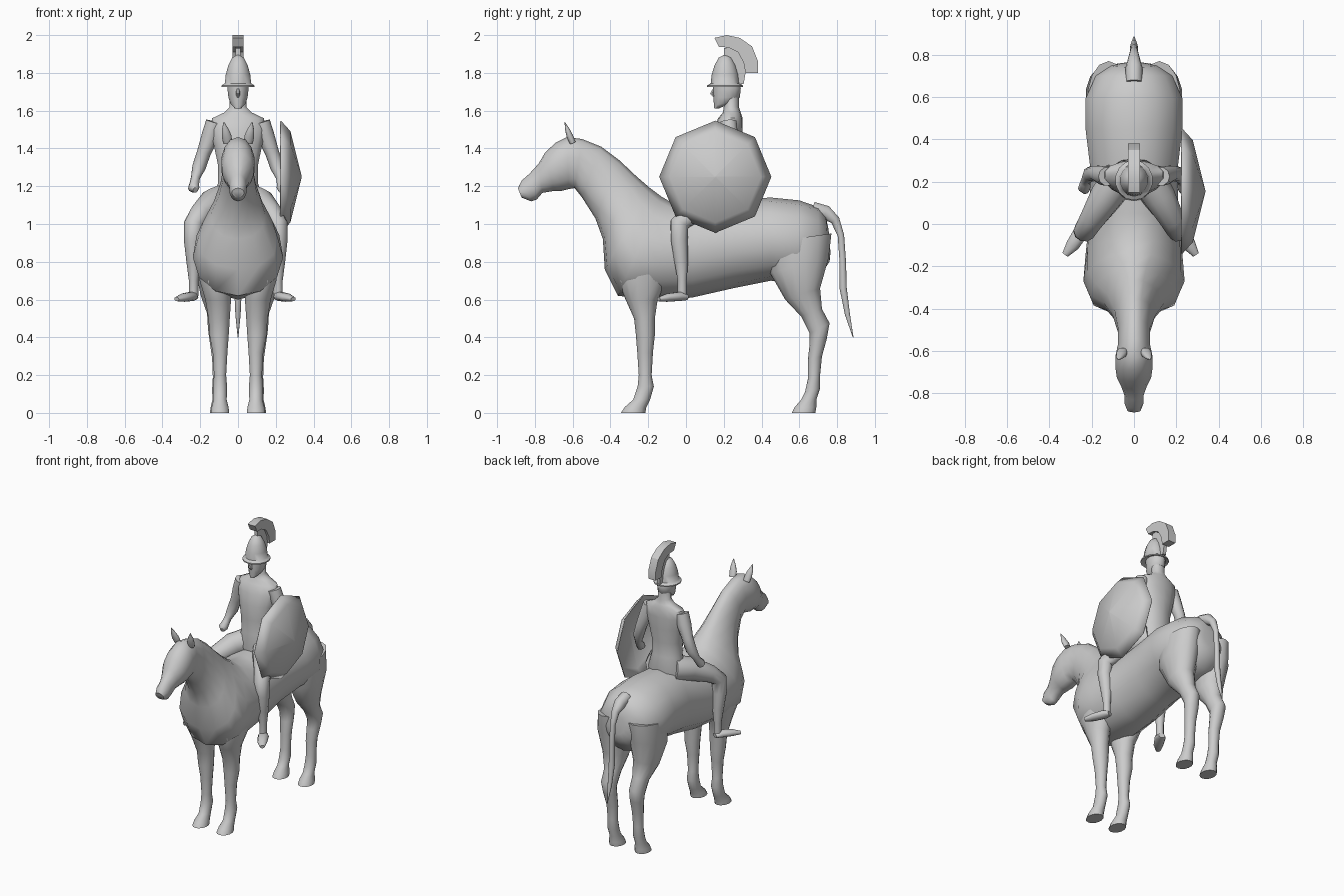
import bpy
import bmesh
from math import sin, cos, pi, radians
from mathutils import Vector

default_cube = bpy.data.objects.get("Cube")
if default_cube:
    bpy.data.objects.remove(default_cube, do_unlink=True)

SIDES = 14
X_AXIS = Vector((1, 0, 0))

grey = bpy.data.materials.new("plain grey")
grey.use_nodes = True
grey.diffuse_color = (.6, .6, .6, 1)
grey.node_tree.nodes["Principled BSDF"].inputs["Base Color"].default_value = (.6, .6, .6, 1)


def finish(name, bm, smooth_angle=50):
    """Turn a bmesh into a shaded object with the shared material."""
    bmesh.ops.recalc_face_normals(bm, faces=bm.faces)
    mesh = bpy.data.meshes.new(name)
    bm.to_mesh(mesh)
    bm.free()
    mesh.materials.append(grey)
    obj = bpy.data.objects.new(name, mesh)
    bpy.context.collection.objects.link(obj)
    bpy.ops.object.select_all(action="DESELECT")
    obj.select_set(True)
    bpy.context.view_layer.objects.active = obj
    bpy.ops.object.shade_smooth_by_angle(angle=radians(smooth_angle))
    return obj


def skin(name, rings, caps=True, smooth_angle=50):
    """Skin a series of closed rings of points."""
    bm = bmesh.new()
    loops = [[bm.verts.new(point) for point in ring] for ring in rings]
    count = len(loops[0])
    for lower, upper in zip(loops, loops[1:]):
        for i in range(count):
            j = (i + 1) % count
            bm.faces.new((lower[i], lower[j], upper[j], upper[i]))
    if caps:
        bm.faces.new(loops[0])
        bm.faces.new(loops[-1])
    return finish(name, bm, smooth_angle)


def profile_loft(name, sections, side=1):
    """Each section: outline point a (y, z), outline point b (y, z),
    half width, then optionally centre x and low-side fullness."""
    rings = []
    for ya, za, yb, zb, width, *extra in sections:
        x, full = (extra + [0, 0])[:2]
        a, b = Vector((x * side, ya, za)), Vector((x * side, yb, zb))
        ring = []
        for i in range(SIDES):
            t = 2 * pi * i / SIDES + pi / 2
            spread = width * cos(t) * (1 - full * sin(t))
            ring.append((a + b) / 2 + (a - b) / 2 * sin(t) + X_AXIS * spread)
        rings.append(ring)
    return skin(name, rings)


def tube(name, path, scale_x=1, flat=1, sides=10):
    """Sweep a tapering round section along (x, y, z, radius) points."""
    centres = [Vector((x * scale_x, y, z)) for x, y, z, r in path]
    rings = []
    for k, centre in enumerate(centres):
        tangent = centres[min(k + 1, len(path) - 1)] - centres[max(k - 1, 0)]
        tangent.normalize()
        across = (X_AXIS - tangent * tangent.dot(X_AXIS)).normalized()
        up = tangent.cross(across)
        radius = path[k][3]
        rings.append([centre + across * radius * cos(2 * pi * i / sides)
                      + up * radius * flat * sin(2 * pi * i / sides)
                      for i in range(sides)])
    return skin(name, rings)


def plate(name, outline, half):
    """Extrude a (y, z) outline across x."""
    return skin(name, [[(x, y, z) for y, z in outline] for x in (-half, half)],
                smooth_angle=30)


# Horse trunk, neck and head in one skin, from rump to muzzle
profile_loft("horse_body", [
    (.755, .97, .765, .85, .05),
    (.74, 1.04, .76, .8, .11),
    (.7, 1.09, .7, .71, .185),
    (.6, 1.125, .58, .68, .235),
    (.45, 1.14, .45, .7, .235),
    (.25, 1.13, .25, .66, .21),
    (.05, 1.1, .03, .61, .215),
    (-.07, 1.11, -.2, .6, .23, 0, .1),
    (-.13, 1.145, -.36, .62, .235, 0, .2),
    (-.19, 1.19, -.43, .76, .2, 0, .35),
    (-.26, 1.25, -.44, .92, .14, 0, .3),
    (-.35, 1.335, -.48, 1.03, .1, 0, .2),
    (-.45, 1.41, -.55, 1.14, .078),
    (-.55, 1.45, -.59, 1.19, .077),
    (-.63, 1.46, -.62, 1.185, .09),
    (-.69, 1.43, -.66, 1.175, .09),
    (-.745, 1.38, -.7, 1.175, .083),
    (-.78, 1.32, -.76, 1.165, .06),
    (-.83, 1.265, -.79, 1.13, .045),
    (-.87, 1.23, -.82, 1.12, .045),
    (-.89, 1.19, -.87, 1.14, .032),
])

foreleg = [(front, z, back, z, width, x) for front, back, z, width, x in (
    (-.35, -.06, .85, .085, .13),
    (-.36, -.1, .7, .085, .12),
    (-.32, -.15, .6, .07, .105),
    (-.275, -.165, .5, .058, .1),
    (-.265, -.165, .41, .052, .1),
    (-.258, -.175, .32, .04, .095),
    (-.25, -.182, .2, .033, .095),
    (-.256, -.17, .14, .038, .095),
    (-.28, -.19, .07, .036, .095),
    (-.325, -.21, .03, .046, .095),
    (-.345, -.215, 0, .05, .095),
)]

hind_leg = [
    (.42, .9, .77, .95, .1, .12),
    (.445, .74, .755, .82, .105, .125),
    (.525, .6, .71, .66, .08, .12),
    (.61, .51, .72, .55, .055, .11),
    (.655, .42, .76, .475, .05, .11),
    (.655, .37, .745, .39, .046, .105),
    (.645, .28, .72, .3, .038, .1),
    (.645, .18, .71, .2, .034, .1),
    (.63, .11, .71, .13, .038, .1),
    (.61, .07, .69, .07, .036, .1),
    (.575, .03, .69, .03, .046, .1),
    (.56, 0, .685, 0, .05, .1),
]

ear = [(.055, -.6, 1.43, .024), (.06, -.615, 1.465, .026),
       (.068, -.628, 1.5, .018), (.075, -.642, 1.54, .002)]

rider_arm = [
    (.125, .225, 1.54, .045), (.145, .23, 1.47, .047), (.18, .24, 1.38, .037),
    (.207, .235, 1.3, .036), (.225, .21, 1.245, .024), (.23, .195, 1.22, .025),
    (.235, .17, 1.19, .03), (.225, .15, 1.18, .015),
]

rider_leg = [
    (.06, .23, 1.13, .085), (.13, .13, 1.11, .08), (.2, .02, 1.05, .06),
    (.235, -.035, 1, .052), (.24, -.035, .91, .046), (.235, -.025, .8, .038),
    (.235, -.02, .7, .025), (.235, -.02, .62, .025),
]

rider_foot = [(.23, .005, .612, .022), (.245, -.03, .617, .036),
              (.29, -.1, .61, .032), (.325, -.145, .602, .016)]

# Paired parts; the rider's left leg sits a little closer to the horse
for label, side in (("left", 1), ("right", -1)):
    profile_loft(label + "_foreleg", foreleg, side)
    profile_loft(label + "_hind_leg", hind_leg, side)
    tube(label + "_ear", ear, side, flat=.7)
    tube(label + "_rider_arm", rider_arm, side)
    tuck = .9 if side > 0 else -1
    tube(label + "_rider_leg", rider_leg, tuck)
    tube(label + "_rider_foot", rider_foot, tuck, flat=.7)

tube("tail", [
    (0, .67, 1.08, .04), (0, .74, 1.06, .04), (0, .79, 1.02, .026),
    (0, .82, .94, .018), (0, .83, .8, .018), (0, .832, .66, .02),
    (0, .855, .52, .014), (0, .885, .4, .002),
])

# Rider torso and neck
profile_loft("rider_torso", [(front, z, back, z, width) for front, back, z, width in (
    (.13, .29, 1.05, .12),
    (.11, .31, 1.12, .135),
    (.13, .29, 1.22, .108),
    (.125, .29, 1.32, .11),
    (.13, .3, 1.42, .132),
    (.145, .3, 1.5, .15),
    (.17, .3, 1.56, .14),
    (.195, .29, 1.59, .075),
    (.2, .28, 1.62, .045),
    (.2, .28, 1.7, .045),
)])

# Rider head with a pointed beard, and nose
profile_loft("rider_head", [
    (.15, 1.61, .175, 1.612, .016),
    (.148, 1.63, .25, 1.645, .04),
    (.145, 1.67, .285, 1.67, .052),
    (.143, 1.71, .29, 1.72, .057),
    (.143, 1.75, .28, 1.75, .057),
])
tube("nose", [(0, .15, 1.72, .006), (0, .138, 1.69, .012), (0, .15, 1.675, .008)], sides=6)

# Helmet bowl with a flared brim
profile_loft("helmet", [(.207 - r, z, .207 + r, z, r * .94) for r, z in (
    (.065, 1.735), (.095, 1.725), (.095, 1.733), (.076, 1.745),
    (.071, 1.79), (.056, 1.84), (.034, 1.88), (.004, 1.897))])

# Crest and the thin holder joining it to the helmet
crest_inner = [(.315, 1.8), (.305, 1.855), (.275, 1.91), (.225, 1.935), (.175, 1.937)]
crest_outer = [(.15, 1.985), (.215, 2), (.285, 1.985), (.35, 1.94), (.38, 1.865), (.38, 1.8)]
plate("helmet_crest", crest_inner + crest_outer, .028)
plate("crest_holder", [(.305, 1.74), *crest_inner[:4], (.2, 1.93), (.2, 1.88),
                       (.24, 1.86), (.265, 1.8), (.275, 1.74)], .012)

# Shield: eight-sided hollow dish
shield_rings = []
for x, radius in ((.225, .295), (.275, .24), (.334, .004)):
    shield_rings.append([(x, .155 + radius * cos(pi * i / 4), 1.25 + radius * sin(pi * i / 4))
                         for i in range(8)])
shield = skin("shield", shield_rings, caps=False)
bm = bmesh.new()
bm.from_mesh(shield.data)
bmesh.ops.holes_fill(bm, edges=[e for e in bm.edges
                                if e.is_boundary and e.calc_length() < .01], sides=8)
bm.to_mesh(shield.data)
bm.free()
thickness = shield.modifiers.new("thickness", "SOLIDIFY")
thickness.thickness = .006
thickness.offset = 0
